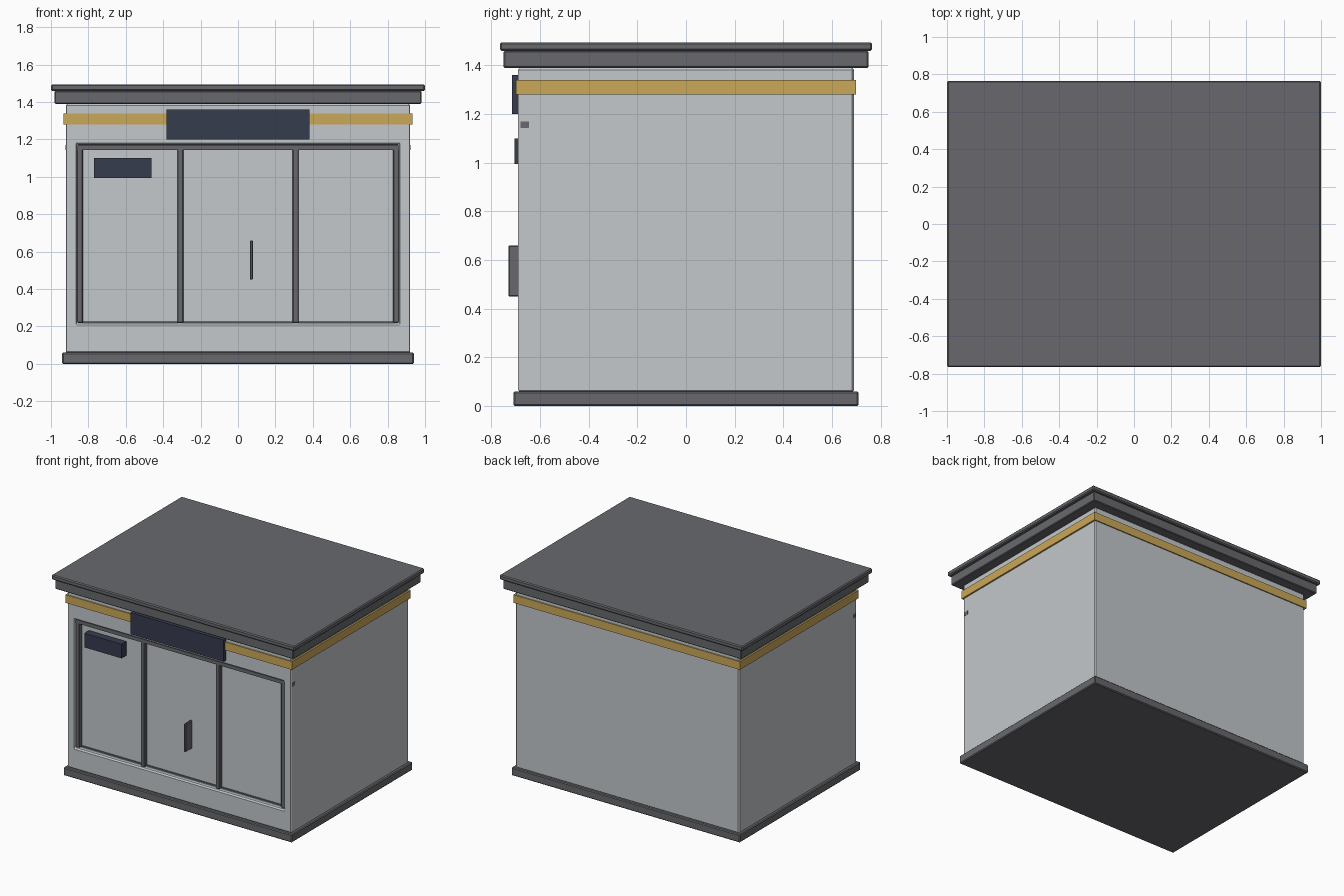
import bpy

if "Cube" in bpy.data.objects:
    bpy.data.objects.remove(bpy.data.objects["Cube"])


def material(name, rgb):
    m = bpy.data.materials.new(name)
    m.diffuse_color = (*rgb, 1)
    m.use_nodes = True
    m.node_tree.nodes["Principled BSDF"].inputs["Base Color"].default_value = m.diffuse_color
    return m


WALL = material("pale_grey", (0.552, 0.578, 0.597))
TRIM = material("dark_grey", (0.138, 0.141, 0.153))
GOLD = material("gold", (0.597, 0.392, 0.098))
NAVY = material("navy", (0.037, 0.045, 0.076))


def box(name, x, y, z, mat, bevel=0.0):
    """Box from (min, max) ranges with an optional chamfer."""
    spans = (x, y, z)
    bpy.ops.mesh.primitive_cube_add(size=1, location=[(a + b) / 2 for a, b in spans])
    ob = bpy.context.object
    ob.name = name
    ob.scale = [b - a for a, b in spans]
    bpy.ops.object.transform_apply(location=False, rotation=False, scale=True)
    ob.data.materials.append(mat)
    if bevel:
        mod = ob.modifiers.new("chamfer", "BEVEL")
        mod.width = bevel
        mod.segments = 1
    return ob


def around(half):
    return (-half, half)


# Plinth and roof slabs
box("plinth", around(0.94), around(0.71), (0, 0.06), TRIM, 0.006)
box("roof_fascia", around(0.98), around(0.75), (1.39, 1.46), TRIM, 0.005)
box("roof_cap", around(1.0), around(0.765), (1.46, 1.495), TRIM, 0.007)

# Walls with the shopfront recess cut out of the front
walls = box("walls", around(0.92), around(0.69), (0.055, 1.39), WALL)
cutter = box("recess_cutter", around(0.862), (-0.8, -0.65), (0.218, 1.172), WALL)
cutter.hide_render = True
cutter.hide_viewport = True
cut = walls.modifiers.new("recess", "BOOLEAN")
cut.operation = "DIFFERENCE"
cut.solver = "EXACT"
cut.object = cutter
chamfer = walls.modifiers.new("chamfer", "BEVEL")
chamfer.width = 0.008
chamfer.segments = 1

# Gold band wrapping the walls
box("gold_band", around(0.932), around(0.698), (1.28, 1.34), GOLD)

# Shopfront frame: the top rail runs through to the side walls
box("top_rail", around(0.922), (-0.68, -0.645), (1.143, 1.17), TRIM)
for i, x in enumerate((-0.845, -0.308, 0.308, 0.845)):
    box(f"post_{i + 1}", (x - 0.016, x + 0.016), (-0.68, -0.645), (0.22, 1.168), TRIM, 0.004)
box("bottom_rail", around(0.86), (-0.656, -0.645), (0.218, 0.23), TRIM)

# Door handle and sign boards
box("door_handle", (0.064, 0.08), (-0.73, -0.65), (0.45, 0.66), TRIM, 0.004)
box("main_sign", around(0.383), (-0.715, -0.685), (1.2, 1.36), NAVY)
box("window_sign", (-0.77, -0.463), (-0.706, -0.65), (0.995, 1.1), NAVY)
